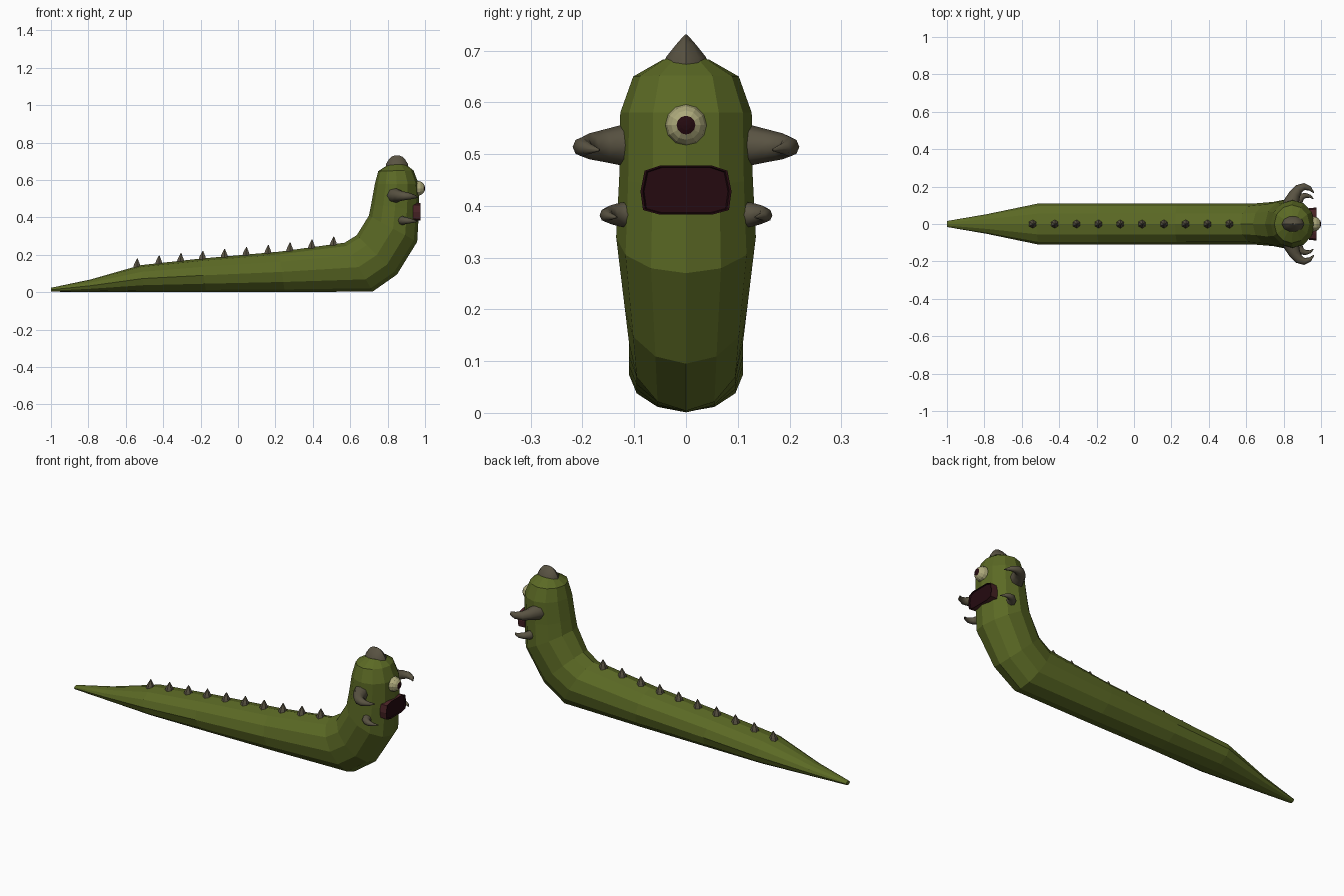
import bpy, bmesh, math
from mathutils import Vector

if "Cube" in bpy.data.objects:
    bpy.data.objects.remove(bpy.data.objects["Cube"])


def material(name, rgb):
    m = bpy.data.materials.new(name)
    m.diffuse_color = (*rgb, 1)
    m.use_nodes = True
    m.node_tree.nodes["Principled BSDF"].inputs["Base Color"].default_value = m.diffuse_color
    return m


GREEN = material("moss_green", (0.105, 0.142, 0.018))
HORN = material("horn_grey", (0.100, 0.086, 0.055))
EYE = material("eye_cream", (0.42, 0.40, 0.20))
DARK = material("dark_maroon", (0.018, 0.003, 0.005))
LIP = material("lip_maroon", (0.065, 0.016, 0.018))


def make(name, bm, mats, smooth=None):
    bmesh.ops.recalc_face_normals(bm, faces=bm.faces[:])
    me = bpy.data.meshes.new(name)
    bm.to_mesh(me)
    bm.free()
    ob = bpy.data.objects.new(name, me)
    bpy.context.collection.objects.link(ob)
    for m in mats:
        me.materials.append(m)
    if smooth:
        bpy.ops.object.select_all(action='DESELECT')
        ob.select_set(True)
        bpy.context.view_layer.objects.active = ob
        bpy.ops.object.shade_smooth_by_angle(angle=math.radians(smooth))
    return ob


def loft(rings):
    """Skin a list of equally long point rings and cap both ends."""
    bm = bmesh.new()
    vs = [[bm.verts.new(p) for p in r] for r in rings]
    n = len(vs[0])
    for a, b in zip(vs, vs[1:]):
        for i in range(n):
            j = (i + 1) % n
            bm.faces.new((a[i], a[j], b[j], b[i]))
    bm.faces.new(vs[0])
    bm.faces.new(vs[-1])
    return bm


def ellipse(c, u, v, n):
    return [c + u * math.cos(2 * math.pi * i / n) + v * math.sin(2 * math.pi * i / n)
            for i in range(n)]


# Body: belly point (x, z), back point (x, z), half width
SECTIONS = [
    (-1.0, 0.003, -1.0, 0.024, 0.016),
    (-0.79, 0.002, -0.79, 0.068, 0.052),
    (-0.50, 0.002, -0.52, 0.145, 0.110),
    (-0.17, 0.001, -0.20, 0.180, 0.110),
    (0.25, 0.001, 0.22, 0.217, 0.110),
    (0.72, 0.004, 0.57, 0.265, 0.110),
    (0.85, 0.095, 0.635, 0.305, 0.118),
    (0.958, 0.270, 0.70, 0.410, 0.135),
    (0.968, 0.440, 0.712, 0.470, 0.129),
    (0.966, 0.580, 0.732, 0.580, 0.127),
    (0.938, 0.652, 0.75, 0.648, 0.102),
    (0.895, 0.685, 0.80, 0.680, 0.045),
]
rings = []
for bx, bz, tx, tz, w in SECTIONS:
    lo, hi = Vector((bx, 0, bz)), Vector((tx, 0, tz))
    rings.append(ellipse((lo + hi) / 2, (lo - hi) / 2, Vector((0, w, 0)), 12))
make("body", loft(rings), [GREEN])


# Row of back spikes resting on the body's top line
def back_height(x):
    for a, b in zip(SECTIONS, SECTIONS[1:]):
        if a[2] <= x <= b[2]:
            return a[3] + (b[3] - a[3]) * (x - a[2]) / (b[2] - a[2])
    return 0


for k in range(10):
    x = -0.54 + 0.1167 * k
    z = back_height(x) - 0.012
    spike = [ellipse(Vector((x + dx, 0, z + h)), Vector((0, r, 0)), Vector((r, 0, 0)), 6)
             for dx, h, r in ((0, 0, 0.025), (0, 0.022, 0.018), (0.002, 0.053, 0.002))]
    make(f"back_spike_{k + 1}", loft(spike), [HORN])

# Crest on top of the head: height, half length, half width
crest = [ellipse(Vector((0.85, 0, z)), Vector((l, 0, 0)), Vector((0, w, 0)), 10)
         for z, l, w in ((0.66, 0.062, 0.046), (0.687, 0.058, 0.041),
                         (0.712, 0.042, 0.020), (0.725, 0.028, 0.008), (0.731, 0.014, 0.002))]
make("head_crest", loft(crest), [HORN], 40)


# Curved side horns: path of (x, y, z, radius)
def horn(name, path, side):
    pts = [Vector((x, y * side, z)) for x, y, z, r in path]
    rings = []
    for i, p in enumerate(pts):
        t = (pts[min(i + 1, len(pts) - 1)] - pts[max(i - 1, 0)]).normalized()
        s = t.cross(Vector((0, 0, 1))).normalized()
        r = path[i][3]
        rings.append(ellipse(p, s * r, s.cross(t) * r, 8))
    make(name, loft(rings), [HORN], 50)


UPPER = [(0.835, 0.095, 0.518, 0.044), (0.845, 0.125, 0.517, 0.039), (0.860, 0.160, 0.516, 0.031),
         (0.880, 0.187, 0.515, 0.025), (0.910, 0.200, 0.514, 0.019), (0.940, 0.190, 0.511, 0.012),
         (0.962, 0.167, 0.508, 0.002)]
LOWER = [(0.875, 0.105, 0.383, 0.026), (0.882, 0.128, 0.383, 0.023), (0.897, 0.146, 0.383, 0.018),
         (0.918, 0.153, 0.382, 0.014), (0.942, 0.148, 0.380, 0.008), (0.960, 0.134, 0.378, 0.002)]
for side, label in ((1, "left"), (-1, "right")):
    horn(f"upper_horn_{label}", UPPER, side)
    horn(f"lower_horn_{label}", LOWER, side)

# Eye: rings around the x axis, the front cap forms the pupil
R, eye = 0.040, []
for deg in (2, 14, 27, 45, 65, 90, 120, 150, 178):
    a = math.radians(deg)
    r = R * math.sin(a)
    eye.append(ellipse(Vector((0.960 + R * math.cos(a), 0, 0.556)),
                       Vector((0, r, 0)), Vector((0, 0, r)), 12))
bm = loft(eye)
for f in bm.faces:
    f.material_index = 1 if f.calc_center_median().x > 0.960 + R * math.cos(math.radians(27)) else 0
make("eye", bm, [EYE, DARK])

# Mouth: protruding lip ring with a dark recess
OUTLINE = [(0.088, 0.428), (0.080, 0.468), (0.050, 0.478)]
LOW = [(0.050, 0.383), (0.083, 0.392)]
right = LOW + OUTLINE
outline = right + [(-y, z) for y, z in reversed(right)]


def mouth_ring(x, s):
    return [Vector((x, y * s, 0.43 + (z - 0.43) * s)) for y, z in outline]


bm = loft([mouth_ring(0.935, 0.97), mouth_ring(0.976, 1.0),
           mouth_ring(0.976, 0.95), mouth_ring(0.970, 0.92)])
for f in bm.faces:
    c = f.calc_center_median()
    f.material_index = 1 if c.x > 0.969 else 0
make("mouth", bm, [LIP, DARK])
